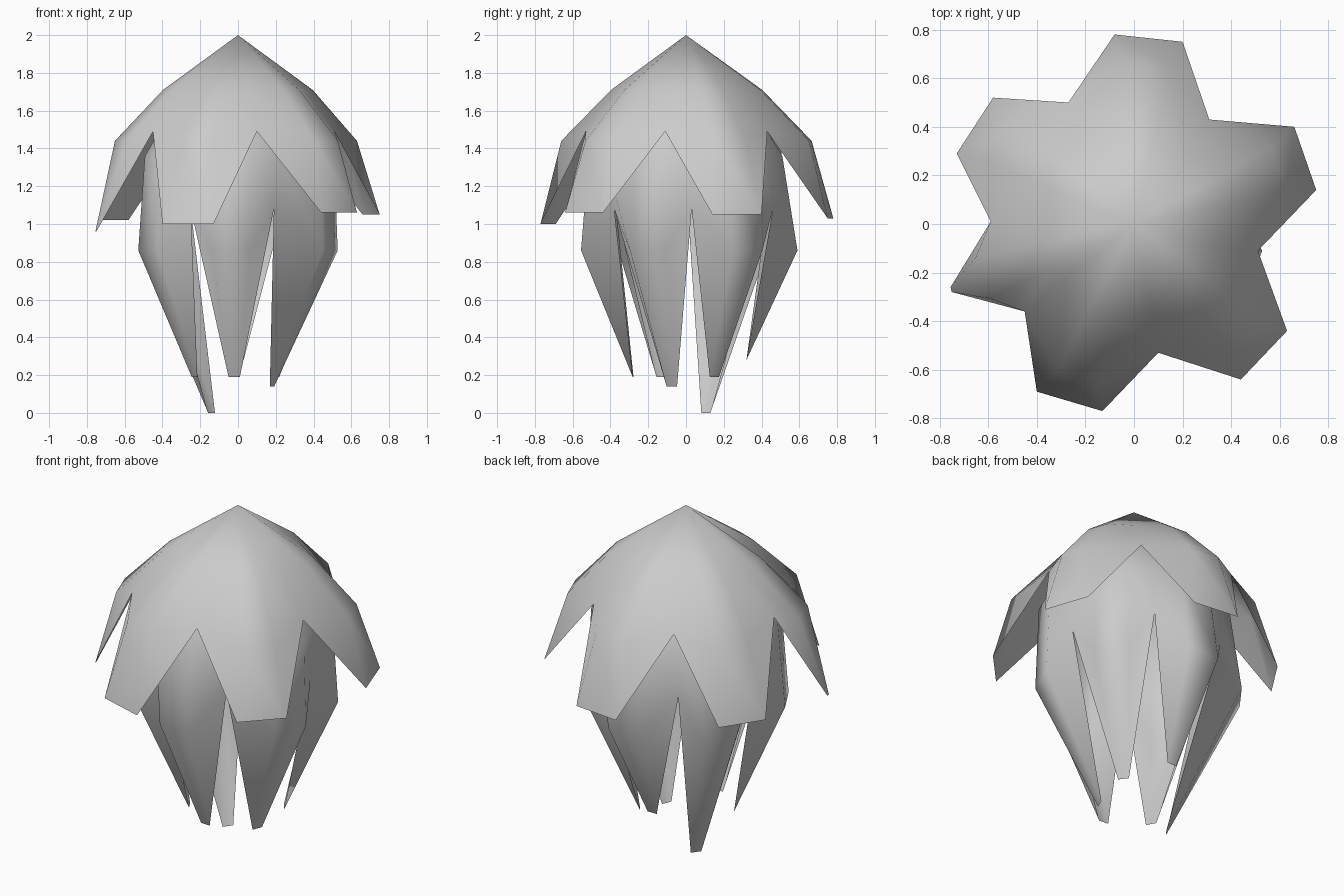
import bpy
from mathutils import Vector

if "Cube" in bpy.data.objects:
    bpy.data.objects.remove(bpy.data.objects["Cube"])

UP = Vector((0, 0, 1))


def ring_point(direction, radius, z, side=0.0):
    """Point in a plan direction, shifted sideways along the tangent."""
    d = Vector((direction[0], direction[1], 0)).normalized()
    p = d * radius + UP.cross(d) * side
    p.z = z
    return p


def petal_layer(name, apex_z, tips, valleys, valley_z, upper_rings, mid):
    """Dome of rings ending in hanging petals. Tips are (a, b) corner pairs in
    counter-clockwise order; valley i lies between petals i and i + 1.
    Rings are (petal radius, valley radius, z, half width); mid is (radii, z, half width)."""
    n = len(tips)
    dirs = [(Vector(a) + Vector(b)) / 2 for a, b in tips]
    verts, faces = [Vector((0, 0, apex_z))], []

    def add(p):
        verts.append(Vector(p))
        return len(verts) - 1

    rings = []
    for rp, rv, z, hw in upper_rings:
        ring = []
        for i in range(n):
            ring += [add(ring_point(dirs[i], rp, z, -hw)),
                     add(ring_point(dirs[i], rp, z, hw)),
                     add(ring_point(valleys[i], rv, z))]
        rings.append(ring)
    # shoulder ring with the notches between petals
    radii, z, hw = mid
    ring = []
    for i in range(n):
        ring += [add(ring_point(dirs[i], radii[i], z, -hw)),
                 add(ring_point(dirs[i], radii[i], z, hw)),
                 add((*valleys[i], valley_z))]
    rings.append(ring)

    m = 3 * n
    for k in range(m):
        faces.append((0, rings[0][k], rings[0][(k + 1) % m]))
    for u, l in zip(rings, rings[1:]):
        for k in range(m):
            j = (k + 1) % m
            faces.append((u[k], l[k], l[j], u[j]))
    # hanging petal ends
    for i, (a, b) in enumerate(tips):
        ma, mb, v = ring[3 * i:3 * i + 3]
        prev = ring[3 * i - 1]
        ta, tb = add(a), add(b)
        faces += [(prev, ta, ma), (ma, ta, tb, mb), (mb, tb, v)]

    mesh = bpy.data.meshes.new(name)
    mesh.from_pydata(verts, [], faces)
    mesh.shade_smooth()
    obj = bpy.data.objects.new(name, mesh)
    bpy.context.collection.objects.link(obj)
    return obj


# short flared outer petals
outer_tips = [
    ((0.75, 0.14, 1.05), (0.66, 0.40, 1.05)),
    ((0.20, 0.75, 1.03), (-0.08, 0.78, 1.03)),
    ((-0.58, 0.52, 1.02), (-0.73, 0.29, 1.02)),
    ((-0.755, -0.26, 0.96), (-0.75, -0.28, 0.96)),
    ((-0.40, -0.69, 1.0), (-0.13, -0.77, 1.0)),
    ((0.44, -0.64, 1.06), (0.63, -0.44, 1.06)),
]
outer_valleys = [(0.31, 0.43), (-0.27, 0.50), (-0.59, 0.01),
                 (-0.45, -0.36), (0.10, -0.53), (0.51, -0.11)]
petal_layer("outer_petals", 2.0, outer_tips, outer_valleys, 1.49,
            [(0.40, 0.36, 1.71, 0.06)],
            ([0.64, 0.66, 0.65, 0.66, 0.67, 0.66], 1.44, 0.09))

# long inner petals tapering to narrow ends
inner_ends = [(0.20, 0.15, 0.19), (0.0, 0.32, 0.28), (-0.14, 0.105, 0.0),
              (-0.23, -0.13, 0.19), (-0.02, -0.28, 0.19), (0.18, -0.075, 0.14)]
inner_tips = []
for e in inner_ends:
    r = Vector(e[:2]).length
    inner_tips.append((ring_point(e, r, e[2], -0.03), ring_point(e, r, e[2], 0.03)))
inner_valleys = [(0.24, 0.46), (-0.25, 0.43), (-0.46, 0.01),
                 (-0.25, -0.37), (0.19, -0.38), (0.46, 0.03)]
petal_layer("inner_petals", 1.88, inner_tips, inner_valleys, 1.08,
            [(0.34, 0.31, 1.64, 0.06), (0.51, 0.48, 1.36, 0.10)],
            ([0.54, 0.59, 0.58, 0.55, 0.55, 0.53], 0.86, 0.10))
